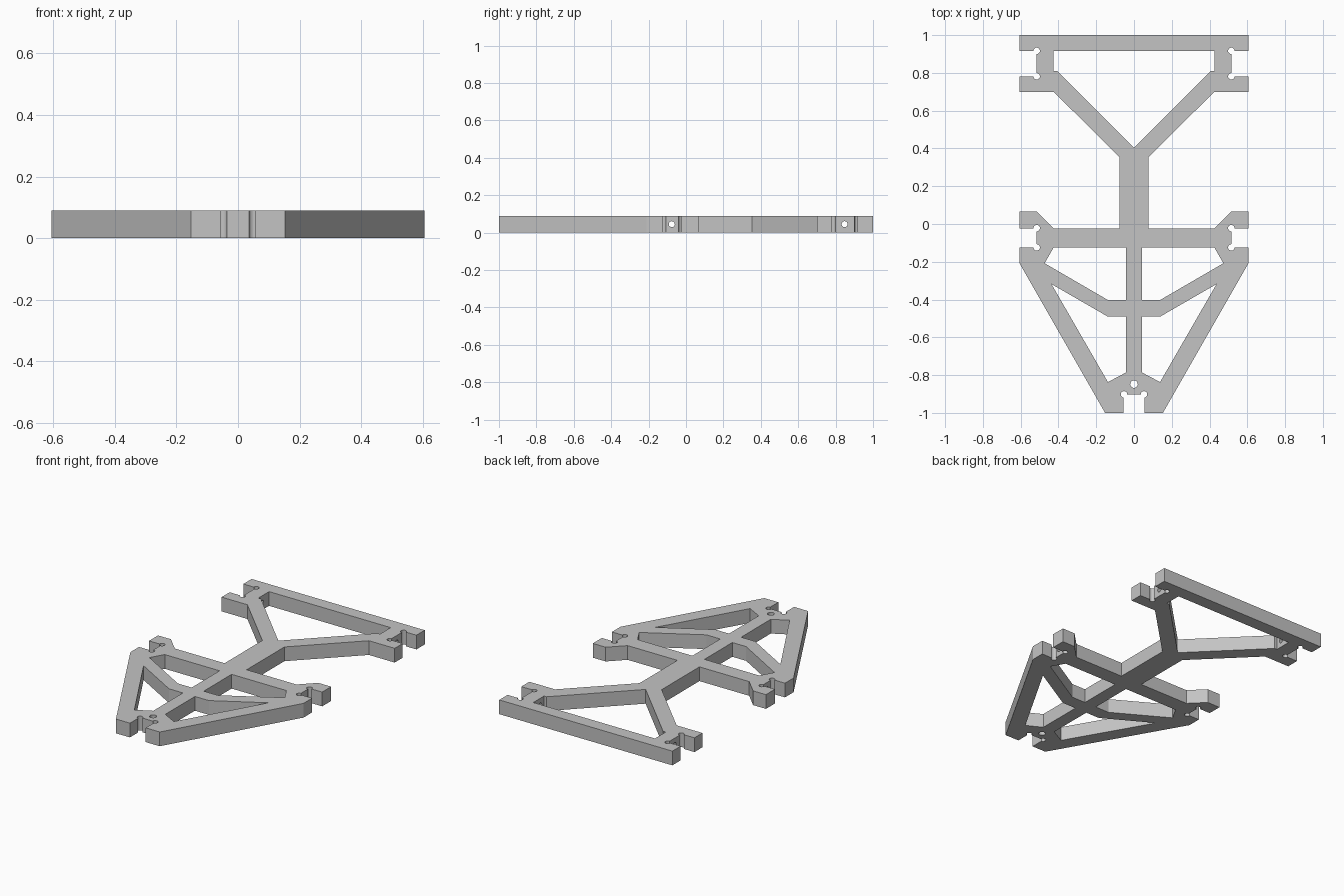
import bpy, bmesh, math
from mathutils import Matrix, Vector

THICK = 0.09
MID = THICK / 2

cube = bpy.data.objects.get("Cube")
if cube:
    bpy.data.objects.remove(cube, do_unlink=True)

grey = bpy.data.materials.new("plain grey")
grey.use_nodes = True
colour = (0.55, 0.55, 0.55, 1)
grey.diffuse_color = colour
grey.node_tree.nodes["Principled BSDF"].inputs["Base Color"].default_value = colour


def add_object(name, bm):
    bmesh.ops.recalc_face_normals(bm, faces=bm.faces)
    mesh = bpy.data.meshes.new(name)
    bm.to_mesh(mesh)
    bm.free()
    mesh.materials.append(grey)
    obj = bpy.data.objects.new(name, mesh)
    bpy.context.collection.objects.link(obj)
    return obj


def prism(name, points, bottom, top):
    bm = bmesh.new()
    face = bm.faces.new([bm.verts.new((x, y, bottom)) for x, y in points])
    result = bmesh.ops.extrude_face_region(bm, geom=[face])
    verts = [v for v in result["geom"] if isinstance(v, bmesh.types.BMVert)]
    bmesh.ops.translate(bm, verts=verts, vec=(0, 0, top - bottom))
    return add_object(name, bm)


def rod(name, centre, radius, length, along_x=False):
    turn = Matrix.Rotation(math.pi / 2, 4, "Y") if along_x else Matrix()
    bm = bmesh.new()
    bmesh.ops.create_cone(bm, cap_ends=True, segments=24, radius1=radius, radius2=radius,
                          depth=length, matrix=Matrix.Translation(Vector(centre)) @ turn)
    return add_object(name, bm)


def mirrored(points):
    return [(-x, y) for x, y in reversed(points)]


def cut(target, cutter):
    mod = target.modifiers.new("cut", "BOOLEAN")
    mod.operation = "DIFFERENCE"
    mod.solver = "EXACT"
    mod.object = cutter
    cutter.hide_render = True
    bpy.context.view_layer.objects.active = target
    bpy.ops.object.modifier_apply(modifier=mod.name)
    bpy.data.objects.remove(cutter, do_unlink=True)


# Left half of the frame outline, from the rear bar to the front slot
half = [(0.605, 1), (0.605, 0.917), (0.515, 0.917), (0.515, 0.78), (0.605, 0.78),
        (0.605, 0.7), (0.425, 0.7), (0.077, 0.353), (0.077, -0.024), (0.425, -0.024),
        (0.515, 0.066), (0.605, 0.066), (0.605, -0.024), (0.515, -0.024),
        (0.515, -0.124), (0.605, -0.124), (0.605, -0.21), (0.153, -1),
        (0.055, -1), (0.055, -0.902)]
frame = prism("frame_plate", half + mirrored(half), 0, THICK)

# Openings between the struts
rear = [(0, 0.403), (0.407, 0.81), (0.425, 0.81), (0.425, 0.917)]
middle = [(0.042, -0.124), (0.425, -0.124), (0.473, -0.208), (0.139, -0.402), (0.042, -0.402)]
front = [(0.042, -0.49), (0.139, -0.49), (0.437, -0.318), (0.138, -0.837), (0.042, -0.786)]
openings = [rear + mirrored(rear[1:])]
for shape in (middle, front):
    openings += [shape, mirrored(shape)]
for shape in openings:
    cut(frame, prism("opening_cutter", shape, -0.1, 0.2))

# Round reliefs in the slot corners
for x, y in [(0.515, 0.917), (0.515, 0.782), (0.515, -0.022), (0.515, -0.124), (0.053, -0.902)]:
    for side in (1, -1):
        cut(frame, rod("relief_cutter", (side * x, y, MID), 0.017, 0.3))

# Screw holes: one upright at the front, two running across the frame
cut(frame, rod("upright_hole_cutter", (0, -0.848, MID), 0.02, 0.3))
for y in (-0.076, 0.848):
    cut(frame, rod("cross_hole_cutter", (0, y, MID), 0.016, 1.3, along_x=True))
